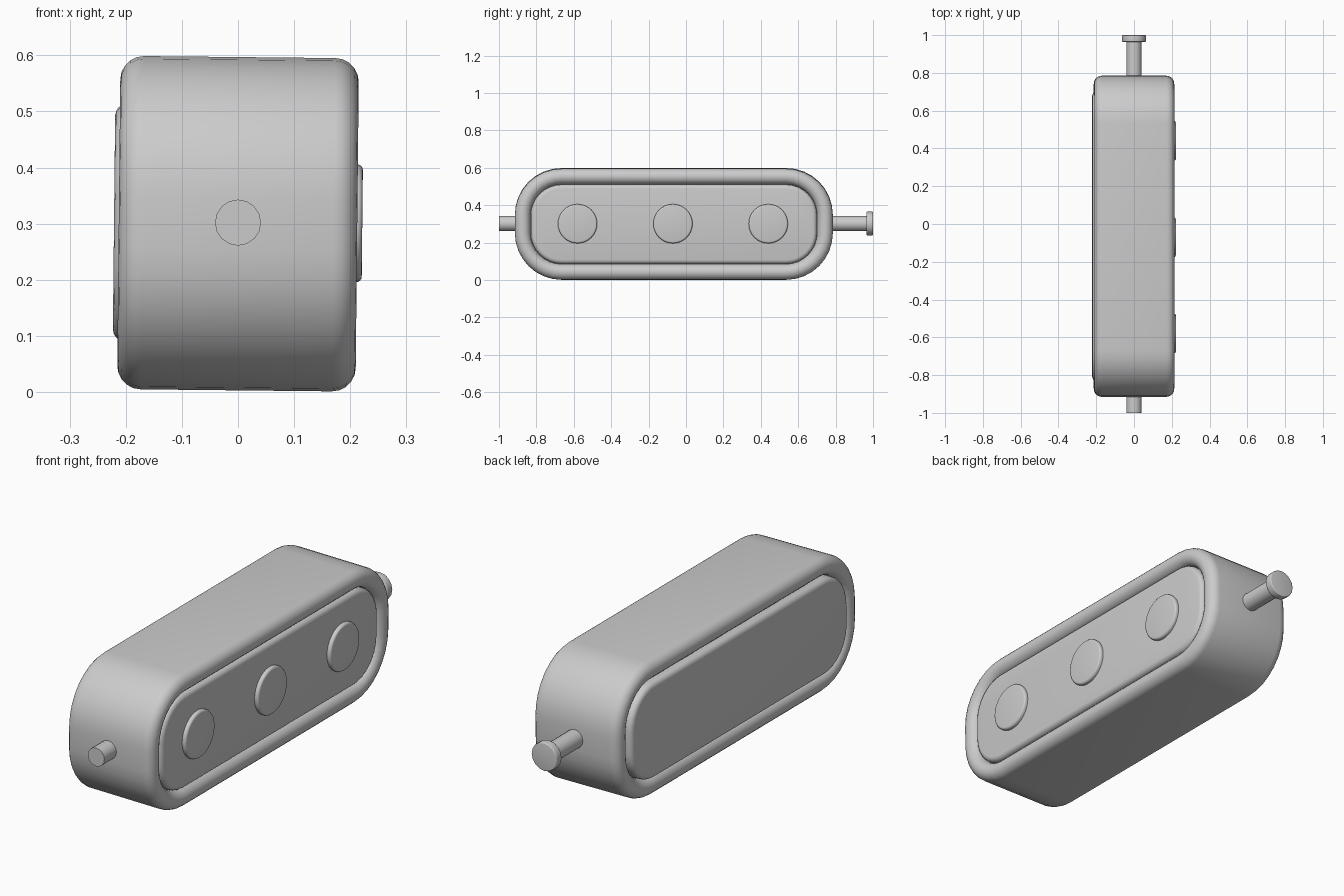
import bpy
import bmesh
from math import sin, cos, pi, radians
from mathutils import Matrix, Vector

cube = bpy.data.objects.get("Cube")
if cube:
    bpy.data.objects.remove(cube, do_unlink=True)

grey = bpy.data.materials.new("plain grey")
grey.use_nodes = True
grey.diffuse_color = (0.6, 0.6, 0.6, 1)
grey.node_tree.nodes["Principled BSDF"].inputs["Base Color"].default_value = (0.6, 0.6, 0.6, 1)

MID_Y, MID_Z = -0.065, 0.3
HALF_Y, HALF_Z, CORNER = 0.85, 0.297, 0.25
HALF_X, RIM = 0.2125, 0.042
# The whole body leans very slightly sideways
TILT = (Matrix.Translation((0, 0, MID_Z)) @ Matrix.Rotation(radians(0.6), 4, 'Y')
        @ Matrix.Translation((0, 0, -MID_Z)))


def outline(inset):
    """Rounded rectangle in the y-z plane, shrunk by inset."""
    steps, pts = 8, []
    for quarter, (sy, sz) in enumerate([(1, 1), (-1, 1), (-1, -1), (1, -1)]):
        for i in range(steps + 1):
            a = (quarter + i / steps) * pi / 2
            pts.append((MID_Y + sy * (HALF_Y - CORNER) + (CORNER - inset) * cos(a),
                        MID_Z + sz * (HALF_Z - CORNER) + (CORNER - inset) * sin(a)))
    return pts


def disc(y, z, radius, sides):
    return [(y + radius * cos(2 * pi * i / sides), z + radius * sin(2 * pi * i / sides))
            for i in range(sides)]


def loft(name, rings, matrix=TILT):
    """Skin a list of (x, outline points) rings and cap both ends."""
    bm = bmesh.new()
    loops = [[bm.verts.new(matrix @ Vector((x, y, z))) for y, z in pts] for x, pts in rings]
    for a, b in zip(loops, loops[1:]):
        for i in range(len(a)):
            j = (i + 1) % len(a)
            bm.faces.new((a[i], a[j], b[j], b[i]))
    bm.faces.new(loops[0])
    bm.faces.new(loops[-1])
    bmesh.ops.recalc_face_normals(bm, faces=bm.faces)
    mesh = bpy.data.meshes.new(name)
    bm.to_mesh(mesh)
    bm.free()
    mesh.materials.append(grey)
    obj = bpy.data.objects.new(name, mesh)
    bpy.context.collection.objects.link(obj)
    bpy.ops.object.select_all(action='DESELECT')
    obj.select_set(True)
    bpy.context.view_layer.objects.active = obj
    bpy.ops.object.shade_smooth_by_angle(angle=radians(35))


def rounded(x0, x1, bevel, shape):
    """Rings for a slab from x0 to x1 with rounded rims; shape(inset) gives the outline."""
    arc = [(bevel * (1 - cos(t)), bevel * (1 - sin(t))) for t in (i * pi / 8 for i in range(5))]
    return ([(x0 + d, shape(inset)) for d, inset in arc]
            + [(x1 - d, shape(inset)) for d, inset in reversed(arc)])


# Housing with a half-round rim on each side
half_round = [(HALF_X - RIM + RIM * sin(i * pi / 10), RIM * (1 - cos(i * pi / 10)))
              for i in range(11)]
side = [(x, outline(inset)) for x, inset in half_round]
loft("housing", [(-x, pts) for x, pts in reversed(side)] + side)

# Inset panel, slightly proud on one side and recessed on the other
loft("panel", rounded(-0.221, 0.204, 0.022, lambda inset: outline(0.085 + inset)))

# Three round buttons
for i, label in enumerate(("front", "middle", "back")):
    y = -0.58 + 0.51 * i
    loft(label + "_button",
         rounded(0.17, 0.2215, 0.01, lambda inset: disc(y, 0.303, 0.105 - inset, 32)))

# Rod through the housing with a head at the back
LENGTHWISE = Matrix.Translation((0, 0, 0.302)) @ Matrix.Rotation(radians(90), 4, 'Z')
loft("rod", [(-1, disc(0, 0, 0.041, 16)), (0.98, disc(0, 0, 0.041, 16))], LENGTHWISE)
loft("rod_head", rounded(0.964, 1.0, 0.004, lambda inset: disc(0, 0, 0.063 - inset, 16)), LENGTHWISE)
